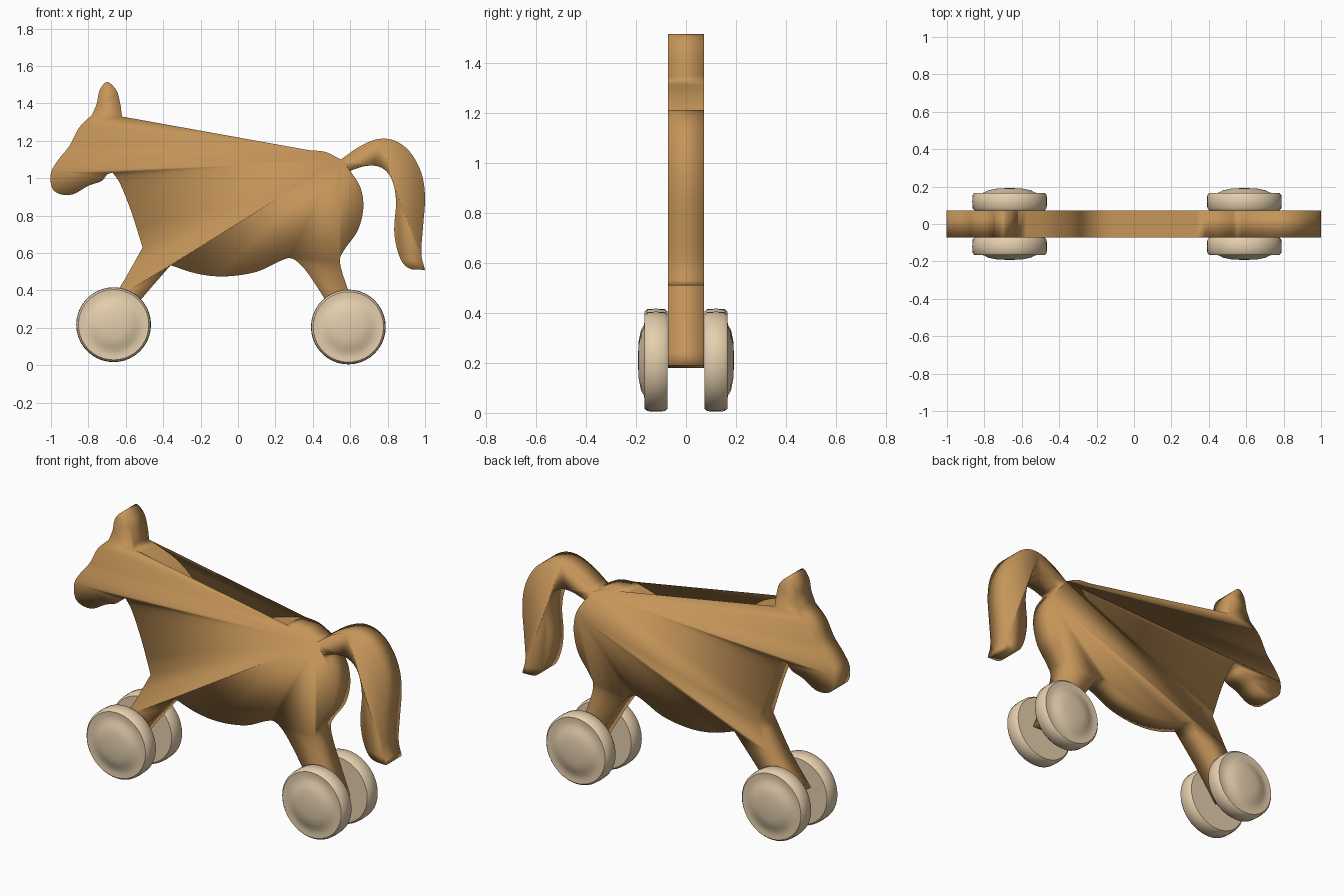
import bpy, bmesh
from math import pi, radians
from mathutils import Vector

if "Cube" in bpy.data.objects:
    bpy.data.objects.remove(bpy.data.objects["Cube"])

HALF = 0.072  # half thickness of the plank


def material(name, color):
    m = bpy.data.materials.new(name)
    m.diffuse_color = color
    m.use_nodes = True
    m.node_tree.nodes["Principled BSDF"].inputs["Base Color"].default_value = m.diffuse_color
    return m


def add_object(name, bm, mat):
    me = bpy.data.meshes.new(name)
    bm.to_mesh(me)
    bm.free()
    me.materials.append(mat)
    ob = bpy.data.objects.new(name, me)
    bpy.context.collection.objects.link(ob)
    return ob


def smooth_curve(pts, steps=4):
    """Catmull-Rom through the points; the last point is left to the next curve."""
    p = [Vector(q) for q in pts]
    p = [2 * p[0] - p[1]] + p + [2 * p[-1] - p[-2]]
    out = []
    for a, b, c, d in zip(p, p[1:], p[2:], p[3:]):
        for k in range(steps):
            t = k / steps
            out.append(0.5 * (2 * b + (c - a) * t + (2 * a - 5 * b + 4 * c - d) * t**2
                              + (3 * b - a - 3 * c + d) * t**3))
    return out


# Silhouette (x, z), counter-clockwise; curves meet at sharp corners
ear = [(-.62, 1.33), (-.63, 1.40), (-.65, 1.47), (-.70, 1.515), (-.74, 1.47),
       (-.755, 1.40), (-.78, 1.34)]
head = [(-.78, 1.34), (-.85, 1.27), (-.90, 1.175), (-.96, 1.10), (-1, 1.03), (-.995, .95),
        (-.95, .915), (-.88, .915), (-.80, .96), (-.73, .985), (-.70, 1.02), (-.67, 1.03)]
chest = [(-.67, 1.03), (-.63, .97), (-.57, .82), (-.51, .63)]
front_leg = [(-.51, .63), (-.63, .42), (-.75, .26)]
front_foot = [(-.75, .26), (-.65, .18)]
front_leg_back = [(-.65, .18), (-.52, .35), (-.36, .535)]
belly = [(-.36, .535), (-.22, .49), (-.07, .475), (.10, .50), (.23, .56), (.29, .57),
         (.36, .51), (.46, .36), (.56, .19)]
rear_foot = [(.56, .19), (.67, .19)]
rump = [(.67, .19), (.59, .40), (.545, .55), (.57, .62), (.64, .72), (.67, .84),
        (.655, .95), (.60, 1.04)]
tail_inside = [(.60, 1.04), (.68, 1.065), (.76, 1.06), (.82, 1.0), (.845, .88), (.835, .72),
               (.86, .59), (.91, .52), (1.0, .51)]
tail_outside = [(1.0, .51), (.98, .60), (.99, .75), (1.0, .90), (.98, 1.03), (.92, 1.14),
                (.84, 1.20), (.75, 1.21), (.65, 1.17), (.55, 1.10)]
croup = [(.55, 1.10), (.47, 1.14), (.38, 1.15)]
saddle_dip = [(.38, 1.15), (.20, 1.10), (0, 1.03), (-.15, 1.01), (-.25, 1.06),
              (-.33, 1.17), (-.45, 1.265), (-.62, 1.33)]

# Horse body: flat sides run straight over the back, the saddle dip lies between them
sides = []
for part in (ear, head, chest, front_leg, front_foot, front_leg_back, belly,
             rear_foot, rump, tail_inside, tail_outside, croup):
    sides += smooth_curve(part, 1 if len(part) == 2 else 4)
dip = smooth_curve(saddle_dip)
sides.append(dip[0])
outline = sides + dip[1:]

bm = bmesh.new()
front = [bm.verts.new((p.x, -HALF, p.y)) for p in outline]
back = [bm.verts.new((p.x, HALF, p.y)) for p in outline]
n = len(outline)
bm.faces.new(front[:len(sides)])
bm.faces.new(back[:len(sides)][::-1])
for i in range(n):
    j = (i + 1) % n
    bm.faces.new((front[j], front[i], back[i], back[j]))
for f in bm.faces:
    f.smooth = True
add_object("horse_body", bm, material("brown_wood", (0.56, 0.30, 0.10, 1)))

# Wheels: lathed discs with a raised hub on the outer face
WHEEL = [(0, .073), (.188, .073), (.198, .085), (.2, .12), (.198, .155), (.188, .166),
         (.165, .164), (.135, .168), (.115, .18), (.065, .19), (0, .192)]
pale = material("pale_wood", (0.78, 0.62, 0.42, 1))


def wheel(name, x, z, side):
    bm = bmesh.new()
    vs = [bm.verts.new((r, side * y, 0)) for r, y in WHEEL]
    es = [bm.edges.new(e) for e in zip(vs, vs[1:])]
    bmesh.ops.spin(bm, geom=vs + es, cent=(0, 0, 0), axis=(0, 1, 0), angle=2 * pi, steps=40)
    bmesh.ops.remove_doubles(bm, verts=bm.verts[:], dist=1e-4)
    bmesh.ops.recalc_face_normals(bm, faces=bm.faces[:])
    ob = add_object(name, bm, pale)
    ob.location = (x, 0, z)
    bpy.ops.object.select_all(action='DESELECT')
    ob.select_set(True)
    bpy.context.view_layer.objects.active = ob
    bpy.ops.object.shade_smooth_by_angle(angle=radians(50))


for label, x, z in (("front", -.665, .217), ("rear", .59, .205)):
    for side_name, s in (("right", -1), ("left", 1)):
        wheel(f"{label}_{side_name}_wheel", x, z, s)
